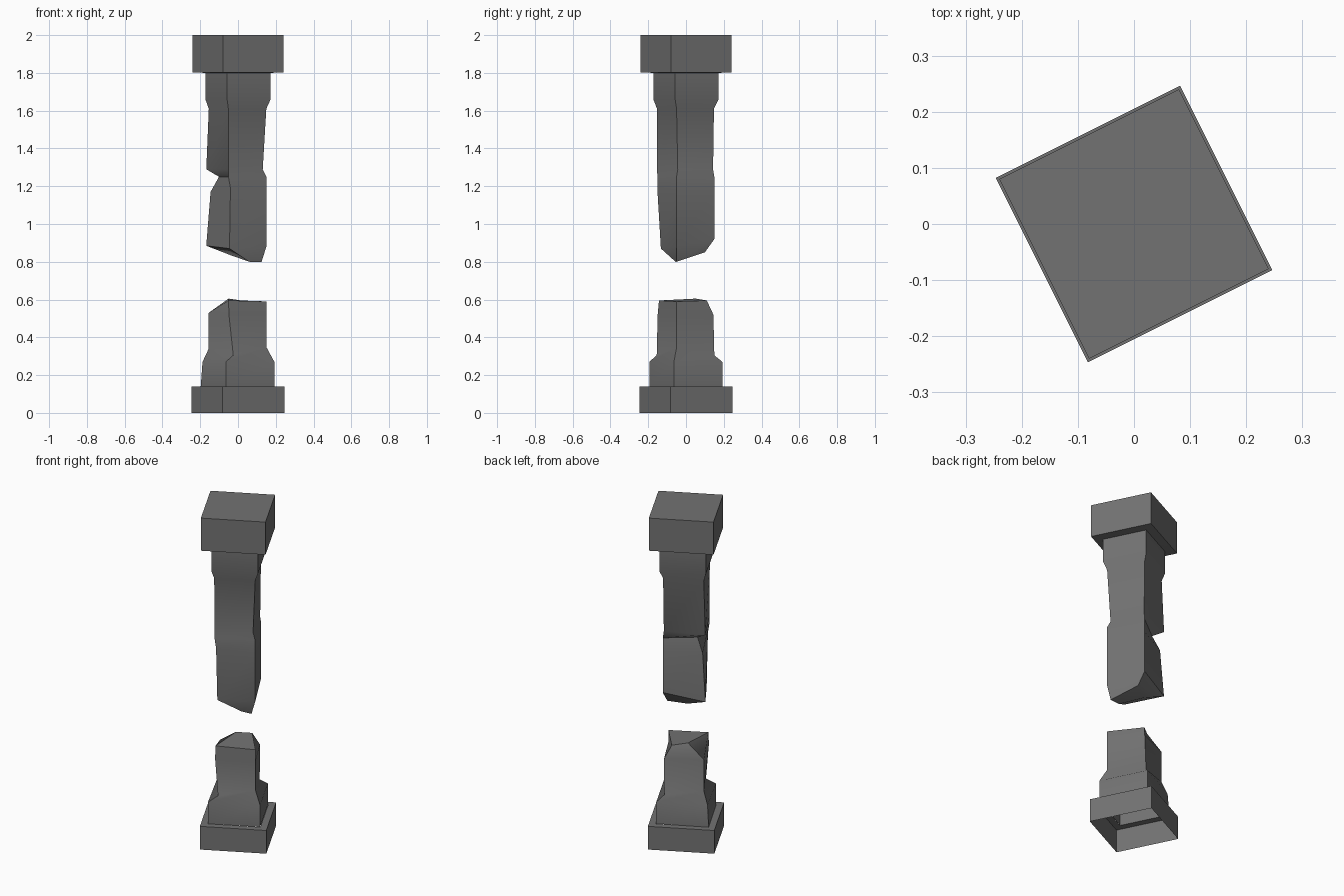
import bpy, math

if "Cube" in bpy.data.objects:
    bpy.data.objects.remove(bpy.data.objects["Cube"])

TURN = math.radians(26.57)
# Corner directions: front, right, back, left (counter-clockwise from above)
DIRS = [(math.cos(TURN + math.radians(a)), math.sin(TURN + math.radians(a)))
        for a in (225, 315, 45, 135)]

# Dark stone
STONE = bpy.data.materials.new("dark_stone")
STONE.diffuse_color = (0.17, 0.17, 0.17, 1)
STONE.use_nodes = True
STONE.node_tree.nodes["Principled BSDF"].inputs["Base Color"].default_value = STONE.diffuse_color


def ring(z, *radii):
    """Four turned corners at height z; one shared radius or one per corner."""
    radii = radii * 4 if len(radii) == 1 else radii
    return [(d[0] * r, d[1] * r, z) for d, r in zip(DIRS, radii)]


def loft(name, rings, bottom=False, top=False):
    """Join four-corner rings, listed from bottom to top; soft bands, sharp corners."""
    verts = [p for r in rings for p in r]
    faces = []
    for k in range(len(rings) - 1):
        for i in range(4):
            j = (i + 1) % 4
            faces.append((4 * k + i, 4 * k + j, 4 * k + 4 + j, 4 * k + 4 + i))
    n = len(verts)
    if bottom:
        faces.append((3, 2, 1, 0))
    if top:
        faces.append((n - 4, n - 3, n - 2, n - 1))
    mesh = bpy.data.meshes.new(name)
    mesh.from_pydata(verts, [], faces)
    mesh.materials.append(STONE)
    mesh.update()
    obj = bpy.data.objects.new(name, mesh)
    bpy.context.collection.objects.link(obj)
    bpy.ops.object.select_all(action='DESELECT')
    obj.select_set(True)
    bpy.context.view_layer.objects.active = obj
    bpy.ops.object.shade_smooth_by_angle(angle=math.radians(42))
    return obj


# Base plinth, open underneath, with a hole where the shaft joins
loft("base_plinth", [ring(0, 0.26), ring(0.14, 0.26), ring(0.14, 0.205)])

# Broken lower stump of the shaft
loft("lower_shaft", [
    ring(0.14, 0.205, 0.203, 0.203, 0.208),
    ring(0.27, 0.205, 0.203, 0.203, 0.198),
    [(-0.025, -0.155, 0.305), (0.152, -0.05, 0.345),
     (0.04, 0.15, 0.305), (-0.155, 0.05, 0.34)],
    [(-0.048, -0.15, 0.52), (0.152, -0.05, 0.52),
     (0.045, 0.145, 0.52), (-0.155, 0.05, 0.53)],
    [(-0.05, -0.143, 0.595), (0.152, -0.05, 0.59),
     (0.018, 0.11, 0.595), (-0.05, 0.052, 0.605)],
], top=True)

# Broken upper shaft hanging from the capital, notched on the left corner
loft("upper_shaft", [
    [(0.06, -0.055, 0.80), (0.125, -0.05, 0.80),
     (0.055, 0.10, 0.85), (-0.04, 0.04, 0.835)],
    [(-0.045, -0.133, 0.87), (0.15, -0.05, 0.88),
     (0.05, 0.15, 0.92), (-0.168, 0.055, 0.885)],
    [(-0.04, -0.152, 1.19)] + ring(1.17, 0.160, 0.158, 0.158, 0.153)[1:],
    ring(1.25, 0.160, 0.158, 0.158, 0.106),
    ring(1.29, 0.161, 0.138, 0.151, 0.177),
    ring(1.61, 0.162, 0.158, 0.156, 0.163),
    ring(1.66, 0.182),
    ring(1.80, 0.182),
], bottom=True)

# Capital block on top
loft("capital", [ring(1.80, 0.182), ring(1.803, 0.253), ring(2.0, 0.253)], top=True)
